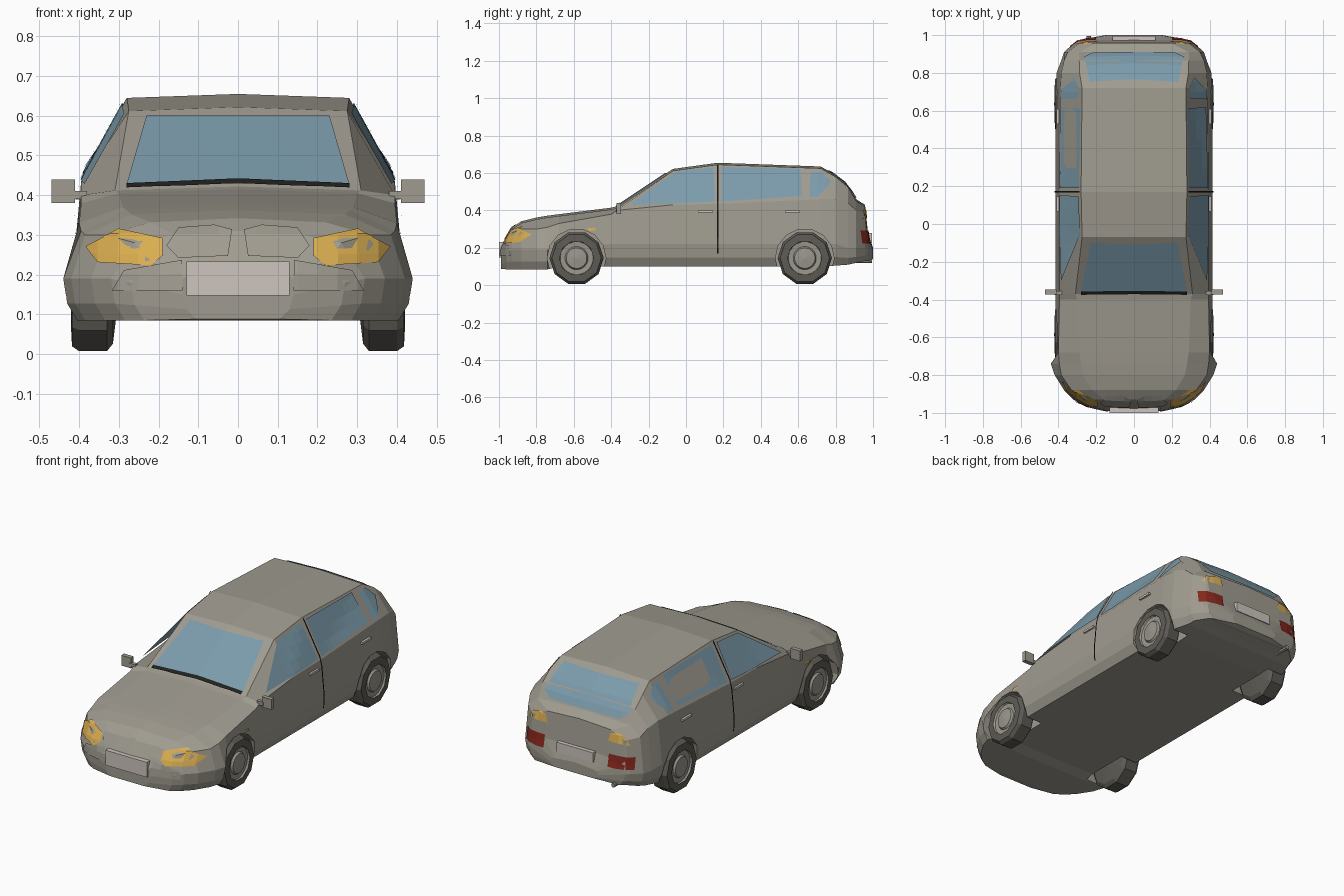
import bpy, bmesh, math
from mathutils import Vector
from mathutils.bvhtree import BVHTree

if "Cube" in bpy.data.objects:
    bpy.data.objects.remove(bpy.data.objects["Cube"])


def material(name, rgb):
    m = bpy.data.materials.new(name)
    m.diffuse_color = (*rgb, 1)
    m.use_nodes = True
    m.node_tree.nodes["Principled BSDF"].inputs["Base Color"].default_value = m.diffuse_color
    return m


PAINT = material("warm grey paint", (0.35, 0.33, 0.28))
GLASS = material("blue glass", (0.20, 0.33, 0.41))
AMBER = material("amber lamp", (0.70, 0.42, 0.08))
RED = material("red lamp", (0.24, 0.02, 0.012))
LIGHT = material("pale plate", (0.62, 0.56, 0.52))
TYRE = material("dark tyre", (0.11, 0.105, 0.09))
RIM = material("wheel grey", (0.33, 0.31, 0.27))
BLACK = material("black trim", (0.015, 0.015, 0.014))


def add_object(name, bm, mat):
    me = bpy.data.meshes.new(name)
    bm.to_mesh(me)
    bm.free()
    me.materials.append(mat)
    ob = bpy.data.objects.new(name, me)
    bpy.context.collection.objects.link(ob)
    return ob


def box(name, centre, size, mat):
    bm = bmesh.new()
    bmesh.ops.create_cube(bm, size=1)
    for v in bm.verts:
        v.co = Vector([c + a * s for c, a, s in zip(centre, v.co, size)])
    return add_object(name, bm, mat)


def lathe(name, profile, sides, y, z, side, mat):
    """Spin (radius, x) points about the axle line."""
    bm = bmesh.new()
    rings = []
    for r, x in profile:
        if r == 0:
            rings.append([bm.verts.new((side * x, y, z))] * sides)
            continue
        angles = [math.tau * (i + 0.5) / sides for i in range(sides)]
        rings.append([bm.verts.new((side * x, y + r * math.sin(a), z - r * math.cos(a)))
                      for a in angles])
    for a, b in zip(rings, rings[1:]):
        for i in range(sides):
            j = (i + 1) % sides
            bm.faces.new(list(dict.fromkeys((a[i], a[j], b[j], b[i]))))
    bmesh.ops.recalc_face_normals(bm, faces=bm.faces)
    if side * bm.faces[-1].normal.x < 0:
        bmesh.ops.reverse_faces(bm, faces=bm.faces)
    return add_object(name, bm, mat)


# Body: cross-sections along y
# (y, bottom z, wide x, wide z, shoulder x, shoulder z, top x, top z)
STATIONS = [
    (-0.99, .088, .14, .15, .14, .19, .12, .20),
    (-0.96, .085, .27, .18, .23, .24, .14, .25),
    (-0.93, .085, .32, .19, .26, .28, .16, .30),
    (-0.88, .085, .37, .19, .33, .30, .22, .332),
    (-0.80, .085, .42, .19, .385, .30, .27, .352),
    (-0.74, .085, .44, .19, .395, .31, .28, .362),
    (-0.68, .10, .415, .20, .40, .33, .29, .37),
    (-0.40, .10, .415, .22, .395, .38, .30, .405),
    (-0.37, .10, .415, .22, .395, .40, .31, .412),
    (-0.07, .10, .415, .22, .395, .43, .275, .612),
    (0.17, .10, .415, .22, .395, .435, .28, .645),
    (0.72, .10, .415, .22, .39, .46, .275, .625),
    (0.80, .105, .41, .22, .385, .46, .288, .58),
    (0.866, .11, .385, .20, .37, .44, .29, .525),
    (0.91, .12, .37, .20, .35, .40, .29, .45),
    (0.957, .13, .32, .20, .29, .38, .20, .42),
    (0.973, .13, .30, .20, .28, .24, .20, .27),
    (1.0, .14, .15, .165, .14, .185, .12, .19),
]
bm = bmesh.new()
rings = []
for y, zb, xw, zw, xs, zs, xt, zt in STATIONS:
    half = [(xw - .035, zb), (xw - .01, zb + .4 * (zw - zb)), (xw, zw), (xs, zs), (xt, zt)]
    ring = half + [(0, zt + .01)] + [(-x, z) for x, z in reversed(half)]
    rings.append([bm.verts.new((x, y, z)) for x, z in ring])
for a, b in zip(rings, rings[1:]):
    for i in range(len(a)):
        j = (i + 1) % len(a)
        bm.faces.new((a[i], a[j], b[j], b[i]))
bm.faces.new(rings[0])
bm.faces.new(rings[-1])
bmesh.ops.recalc_face_normals(bm, faces=bm.faces)
SURFACE = BVHTree.FromBMesh(bm)
body = add_object("body", bm, PAINT)

# Wheel arches cut into the body, then the wheels
WHEELS = [(-0.585, "front"), (0.635, "rear")]
TYRE_PROFILE = [(0, .30), (.125, .315), (.145, .33), (.145, .40), (.132, .418), (.092, .42)]
RIM_PROFILE = [(.096, .419), (.088, .408), (.062, .406), (.055, .417), (0, .423)]
for wy, end in WHEELS:
    for s, side in ((1, "left"), (-1, "right")):
        cutter = lathe("arch_cutter", [(0, .28), (.157, .28), (.157, .6), (0, .6)],
                       14, wy, .145, s, PAINT)
        cutter.hide_render = True
        mod = body.modifiers.new("arch", 'BOOLEAN')
        mod.object, mod.operation, mod.solver = cutter, 'DIFFERENCE', 'EXACT'
        bpy.context.view_layer.objects.active = body
        bpy.ops.object.modifier_apply(modifier=mod.name)
        bpy.data.objects.remove(cutter)
        lathe(f"{end}_tyre_{side}", TYRE_PROFILE, 10, wy, .145, s, TYRE)
        lathe(f"{end}_rim_{side}", RIM_PROFILE, 20, wy, .145, s, RIM)


# Thin plates draped on the body, outlined in a front, back or side view
def drape(name, view, outline, mat, flip=1, lift=.005, step=.05):
    bm = bmesh.new()
    bm.faces.new([bm.verts.new((u, v, 0)) for u, v in outline])
    for axis in (0, 1):
        for k in range(-20, 21):
            co, no = Vector((0, 0, 0)), Vector((0, 0, 0))
            co[axis], no[axis] = k * step, 1
            bmesh.ops.bisect_plane(bm, geom=bm.verts[:] + bm.edges[:] + bm.faces[:],
                                   plane_co=co, plane_no=no)
    ray = Vector({"front": (0, 1, 0), "back": (0, -1, 0), "side": (-1, 0, 0)}[view])
    for vert in bm.verts:
        u, v, _ = vert.co
        start = Vector((0, u, v) if view == "side" else (u, 0, v)) - 2 * ray
        hit, normal, _, _ = SURFACE.ray_cast(start, ray)
        if hit is None:
            hit, normal, _, _ = SURFACE.find_nearest(start + 1.1 * ray)
        vert.co = hit + normal * lift
        vert.co.x *= flip
    ray.x *= flip
    bm.normal_update()
    wrong = [f for f in bm.faces if f.normal.dot(ray) > 0]
    bmesh.ops.reverse_faces(bm, faces=wrong)
    return add_object(name, bm, mat)


drape("windscreen", "front", [(-.28, .425), (.28, .425), (.23, .597), (-.23, .597)], GLASS)
drape("rear_window", "back",
      [(-.22, .465), (.22, .465), (.265, .50), (.235, .61), (-.235, .61), (-.265, .50)], GLASS)

PAIRS = [
    ("front_side_window", "side", [(-.30, .425), (.155, .445), (.145, .627), (-.05, .605)], GLASS),
    ("rear_side_window", "side", [(.19, .445), (.62, .475), (.61, .62), (.19, .63)], GLASS),
    ("quarter_window", "side",
     [(.66, .468), (.705, .47), (.775, .55), (.72, .605), (.665, .60)], GLASS),
    ("door_seam", "side", [(.166, .17), (.174, .17), (.174, .64), (.166, .64)], BLACK),
    ("side_indicator", "side", [(-.525, .292), (-.485, .292), (-.485, .306), (-.525, .306)], AMBER),
    ("headlight", "front",
     [(.19, .245), (.22, .222), (.35, .23), (.38, .27), (.30, .312), (.19, .29)], AMBER),
    ("grille", "front",
     [(.025, .245), (.15, .24), (.18, .27), (.15, .315), (.06, .322), (.015, .31)], PAINT),
    ("bumper_intake", "front", [(.14, .16), (.315, .16), (.285, .21), (.14, .235)], PAINT),
    ("wiper", "front", [(.28, .412), (.28, .424), (0, .436), (0, .424)], BLACK),
    ("rear_indicator", "back", [(.19, .36), (.315, .355), (.29, .395), (.24, .408), (.20, .40)], AMBER),
    ("tail_light", "back", [(.20, .222), (.335, .222), (.335, .292), (.20, .292)], RED),
]
for s, side in ((1, "left"), (-1, "right")):
    for name, view, outline, mat in PAIRS:
        drape(f"{name}_{side}", view, outline, mat, s, .008 if mat is BLACK else .005)
    # Mirrors and door handles
    box(f"mirror_{side}", (s * .44, -.36, .41), (.06, .025, .058), PAINT)
    box(f"mirror_arm_{side}", (s * .40, -.365, .40), (.04, .02, .02), PAINT)
    for i, hy in enumerate((.105, .57)):
        box(f"door_handle_{i + 1}_{side}", (s * .40, hy, .395), (.018, .08, .012), LIGHT)

# Number plates and exhaust
box("front_plate", (0, -.98, .19), (.26, .04, .085), LIGHT)
box("rear_plate", (0, .98, .253), (.23, .03, .055), LIGHT)
bm = bmesh.new()
bmesh.ops.create_cone(bm, cap_ends=True, segments=8, radius1=.012, radius2=.012, depth=.1)
for v in bm.verts:
    v.co = Vector((-.24 + v.co.x, .945 + v.co.z, .13 + v.co.y))
bmesh.ops.recalc_face_normals(bm, faces=bm.faces)
add_object("exhaust", bm, RIM)
